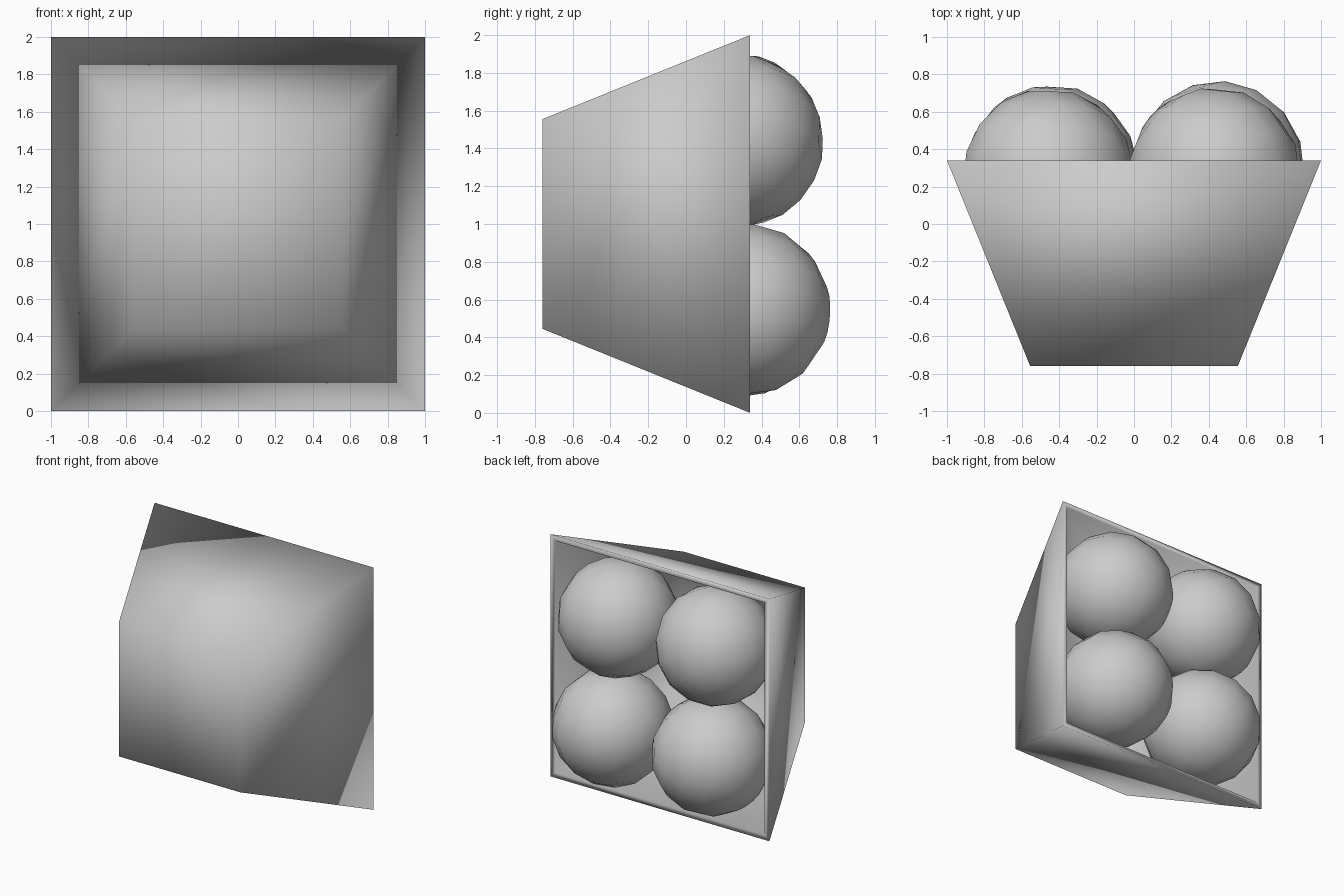
import bpy, bmesh
from mathutils import Matrix, Euler

if "Cube" in bpy.data.objects:
    bpy.data.objects.remove(bpy.data.objects["Cube"])


def make_object(name, bm):
    bmesh.ops.recalc_face_normals(bm, faces=bm.faces)
    for f in bm.faces:
        f.smooth = True
    me = bpy.data.meshes.new(name)
    bm.to_mesh(me)
    bm.free()
    ob = bpy.data.objects.new(name, me)
    bpy.context.collection.objects.link(ob)
    return ob


# flared square crate lying on its side, open towards +y
def square(bm, half, y):
    return [bm.verts.new((sx * half, y, 1 + sz * half))
            for sx, sz in ((-1, -1), (1, -1), (1, 1), (-1, 1))]


bm = bmesh.new()
# outer base, outer rim, inner rim, inner floor
loops = [square(bm, h, y) for h, y in
         ((0.555, -0.76), (1.0, 0.34), (0.957, 0.34), (0.53, -0.72))]
for a, b in zip(loops, loops[1:]):
    for i in range(4):
        j = (i + 1) % 4
        bm.faces.new((a[i], a[j], b[j], b[i]))
bm.faces.new(loops[0])
bm.faces.new(loops[-1])
make_object("crate", bm)

# four low-poly balls, each turned differently
balls = {
    "ball_upper_left": ((-0.46, 0.265, 1.445), (0.3, 0.5, 0.2)),
    "ball_upper_right": ((0.43, 0.27, 1.44), (1.1, 0.2, 0.7)),
    "ball_lower_left": ((-0.44, 0.285, 0.54), (0.6, 1.0, 0.4)),
    "ball_lower_right": ((0.455, 0.305, 0.545), (1.5, 0.15, 0.3)),
}
for name, (loc, rot) in balls.items():
    bm = bmesh.new()
    bmesh.ops.create_uvsphere(bm, u_segments=16, v_segments=8, radius=0.46)
    bm.transform(Matrix.Translation(loc) @ Euler(rot).to_matrix().to_4x4())
    make_object(name, bm)
